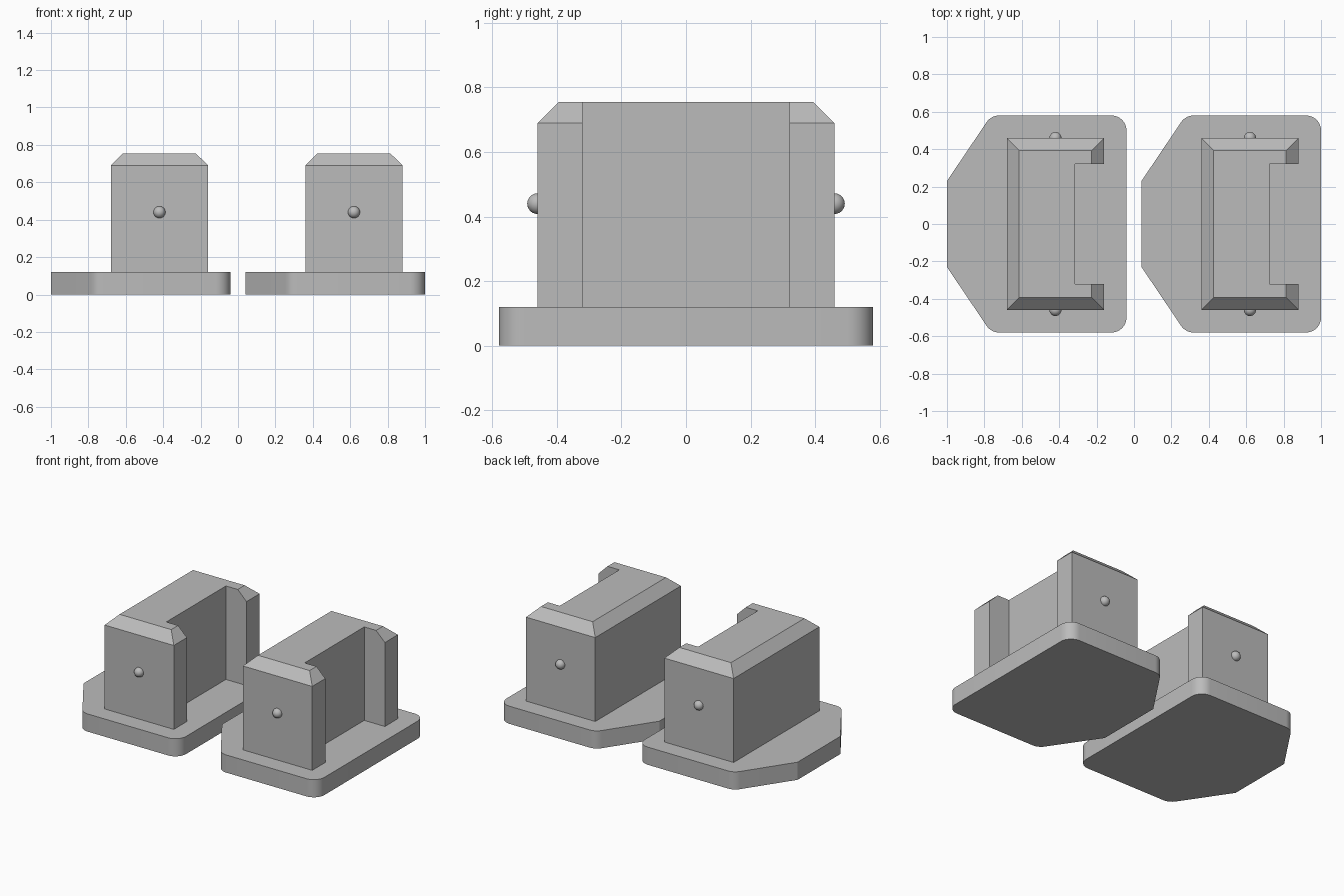
import bpy, bmesh, math
from mathutils import Vector

if "Cube" in bpy.data.objects:
    bpy.data.objects.remove(bpy.data.objects["Cube"])

grey = bpy.data.materials.new("plain_grey")
grey.diffuse_color = (0.5, 0.5, 0.5, 1)
grey.use_nodes = True
grey.node_tree.nodes["Principled BSDF"].inputs["Base Color"].default_value = grey.diffuse_color


def loft(name, rings, x):
    """Skin a stack of matching closed rings and cap both ends."""
    bm = bmesh.new()
    loops = [[bm.verts.new(p) for p in ring] for ring in rings]
    for a, b in zip(loops, loops[1:]):
        for i in range(len(a)):
            j = (i + 1) % len(a)
            bm.faces.new((a[i], a[j], b[j], b[i]))
    bm.faces.new(loops[0][::-1])
    bm.faces.new(loops[-1])
    bmesh.ops.recalc_face_normals(bm, faces=bm.faces)
    mesh = bpy.data.meshes.new(name)
    bm.to_mesh(mesh)
    bm.free()
    obj = bpy.data.objects.new(name, mesh)
    bpy.context.collection.objects.link(obj)
    obj.location.x = x
    finish(obj)


def finish(obj, angle=20):
    obj.data.materials.append(grey)
    bpy.ops.object.select_all(action='DESELECT')
    obj.select_set(True)
    bpy.context.view_layer.objects.active = obj
    bpy.ops.object.shade_smooth_by_angle(angle=math.radians(angle))


def fillet(prev, corner, nxt, r, steps=8):
    """Arc points rounding one corner of a 2D outline."""
    p, c, n = Vector(prev), Vector(corner), Vector(nxt)
    u, v = (p - c).normalized(), (n - c).normalized()
    half = u.angle(v) / 2
    centre = c + (u + v).normalized() * r / math.sin(half)
    a = c + u * r / math.tan(half) - centre
    b = c + v * r / math.tan(half) - centre
    sweep = math.pi - 2 * half
    return [centre + (a * math.sin(sweep * (1 - t / steps))
                      + b * math.sin(sweep * t / steps)) / math.sin(sweep)
            for t in range(steps + 1)]


# Base plate outline: tapered on the left, four rounded corners
corners = [(-0.48, -0.23), (-0.244, -0.58), (0.48, -0.58),
           (0.48, 0.58), (-0.244, 0.58), (-0.48, 0.23)]
plate = []
for i, c in enumerate(corners):
    if i in (0, 5):
        plate.append(Vector(c))
    else:
        plate += fillet(corners[i - 1], c, corners[i + 1], 0.08)

# Block outline: C shape with its channel open to the right
C = 0.066
block = [(-0.16, -0.46), (0.36, -0.46), (0.36, -0.32), (0.205, -0.32),
         (0.205, 0.32), (0.36, 0.32), (0.36, 0.46), (-0.16, 0.46)]


def inset(p):
    """Pull outer edges in for the top chamfer; the channel stays put."""
    x = {-0.16: -0.16 + C, 0.36: 0.36 - C}.get(p[0], p[0])
    y = {-0.46: -0.46 + C, 0.46: 0.46 - C}.get(p[1], p[1])
    return x, y


for side, x in (("left", -0.52), ("right", 0.52)):
    loft(f"{side}_base_plate",
         [[(p[0], p[1], z) for p in plate] for z in (0, 0.12)], x)
    loft(f"{side}_block",
         [[(*p, 0.12) for p in block], [(*p, 0.69) for p in block],
          [(*inset(p), 0.755) for p in block]], x)
    # Round detent bumps on the front and back faces
    for end, y in (("front", -0.46), ("back", 0.46)):
        bpy.ops.mesh.primitive_uv_sphere_add(
            segments=24, ring_count=12, radius=0.032,
            location=(x + 0.1, y, 0.44))
        bump = bpy.context.object
        bump.name = f"{side}_{end}_bump"
        finish(bump, 40)
